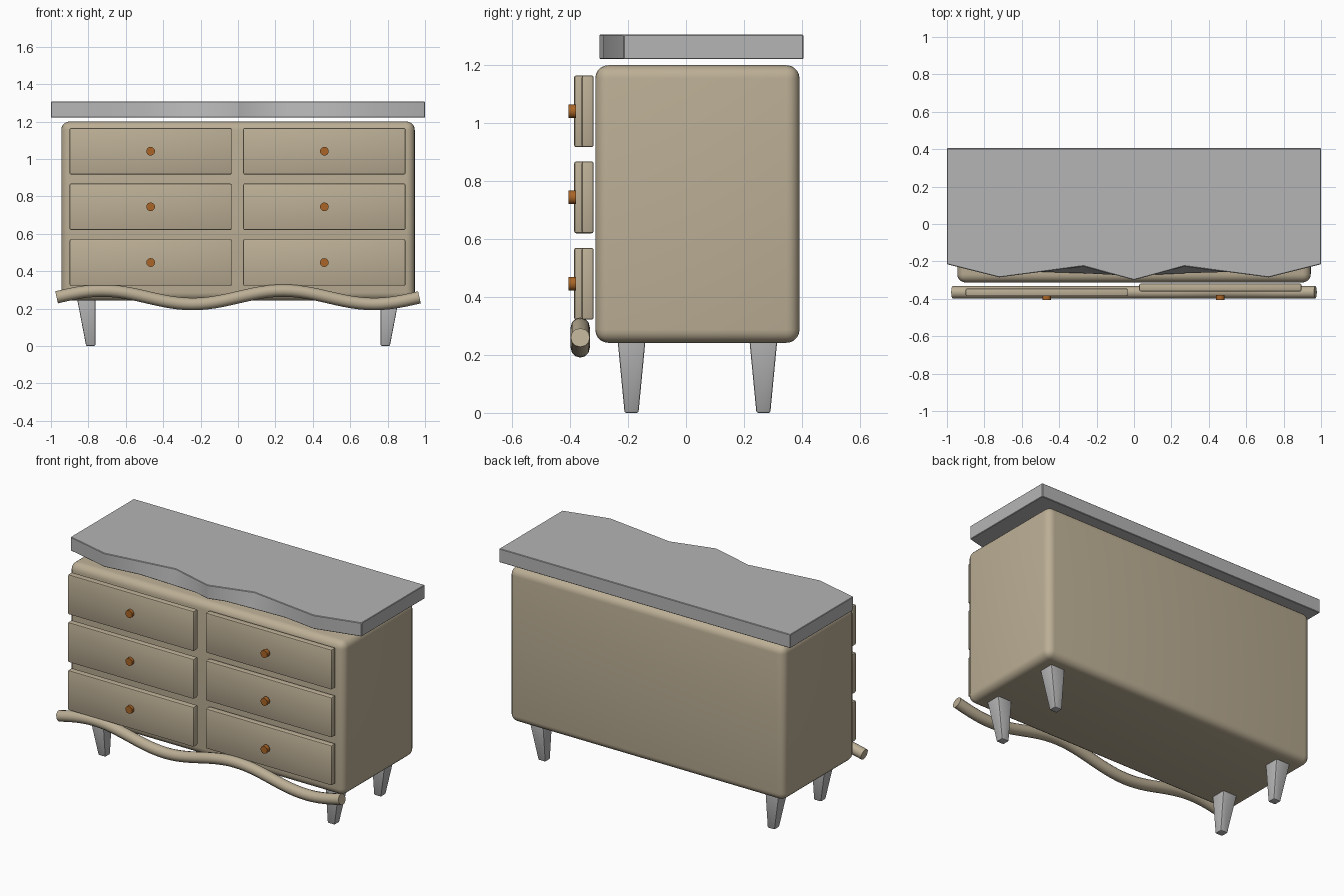
import bpy
import bmesh
import math

cube = bpy.data.objects.get("Cube")
if cube:
    bpy.data.objects.remove(cube, do_unlink=True)


def material(name, rgb):
    mat = bpy.data.materials.new(name)
    mat.use_nodes = True
    mat.diffuse_color = (*rgb, 1)
    mat.node_tree.nodes["Principled BSDF"].inputs["Base Color"].default_value = (*rgb, 1)
    return mat


TAN = material("warm tan paint", (0.50, 0.425, 0.30))
GREY = material("light grey", (0.46, 0.46, 0.46))
COPPER = material("copper brown", (0.40, 0.13, 0.02))


def smooth(obj, angle=35):
    bpy.ops.object.select_all(action='DESELECT')
    obj.select_set(True)
    bpy.context.view_layer.objects.active = obj
    bpy.ops.object.shade_smooth_by_angle(angle=math.radians(angle))


def finish(name, bm, mat, bevel=0, segments=1, angle=35):
    """Turn a bmesh into an object with optional rounded edges."""
    bmesh.ops.recalc_face_normals(bm, faces=bm.faces[:])
    if bevel:
        edges = [e for e in bm.edges if e.calc_face_angle(0) > 0.6]
        bmesh.ops.bevel(bm, geom=edges, offset=bevel, segments=segments,
                        profile=0.5, affect='EDGES')
    mesh = bpy.data.meshes.new(name)
    bm.to_mesh(mesh)
    bm.free()
    mesh.materials.append(mat)
    obj = bpy.data.objects.new(name, mesh)
    bpy.context.collection.objects.link(obj)
    smooth(obj, angle)
    return obj


def loft(bottom, top):
    """Close a solid between two matching loops of points."""
    bm = bmesh.new()
    low = [bm.verts.new(p) for p in bottom]
    high = [bm.verts.new(p) for p in top]
    bm.faces.new(low)
    bm.faces.new(high)
    n = len(low)
    for i in range(n):
        j = (i + 1) % n
        bm.faces.new((low[i], low[j], high[j], high[i]))
    return bm


def rect(x0, x1, y0, y1, z):
    return [(x0, y0, z), (x1, y0, z), (x1, y1, z), (x0, y1, z)]


def box(x0, x1, y0, y1, z0, z1):
    return loft(rect(x0, x1, y0, y1, z0), rect(x0, x1, y0, y1, z1))


# Cabinet body with rounded edges
finish("cabinet_body", box(-0.945, 0.945, -0.313, 0.392, 0.242, 1.2),
       TAN, 0.045, 5)

# Drawer fronts and round knobs; the two columns sit at different depths
columns = [("right", -0.9, -0.034, -0.386), ("left", 0.028, 0.895, -0.36)]
rows = [("bottom", 0.322), ("middle", 0.62), ("top", 0.917)]
for side, x0, x1, front in columns:
    for level, z in rows:
        finish(f"{level}_{side}_drawer",
               box(x0, x1, front, front + 0.041, z, z + 0.248), TAN, 0.007, 2)
        knob = bmesh.new()
        bmesh.ops.create_cone(knob, cap_ends=True, segments=12, radius1=0.0235,
                              radius2=0.0235, depth=0.026)
        obj = finish(f"{level}_{side}_knob", knob, COPPER)
        obj.rotation_euler.x = math.pi / 2
        obj.location = ((x0 + x1) / 2, -0.392, z + 0.124)

# Worktop: wavy front edge, with a shallower wave along its underside
half = [(0, -0.299), (0.1, -0.272), (0.27, -0.225), (0.5, -0.256),
        (0.72, -0.285), (1, -0.215)]


def worktop_loop(z, dip):
    right = [(x, dip if x == 0.27 else y) for x, y in half]
    left = [(-x, y) for x, y in reversed(right[1:])]
    return [(x, y, z) for x, y in left + right + [(1, 0.405), (-1, 0.405)]]


finish("worktop", loft(worktop_loop(1.221, -0.264), worktop_loop(1.306, -0.225)),
       GREY, 0.003, 1, 30)

# Tapered legs, vertical on the inside and sloping on the outside
for side, s in (("left", 1), ("right", -1)):
    for end, y in (("front", -0.188), ("back", 0.267)):
        finish(f"{end}_{side}_leg",
               loft(rect(s * 0.763, s * 0.812, y - 0.024, y + 0.024, 0),
                    rect(s * 0.763, s * 0.86, y - 0.048, y + 0.048, 0.25)),
               GREY, 0.006, 2)

# Wavy round rail along the lower front
curve = bpy.data.curves.new("front_rail", 'CURVE')
curve.dimensions = '3D'
curve.bevel_depth = 0.033
curve.bevel_resolution = 4
curve.use_fill_caps = True
steps = 48
spline = curve.splines.new('POLY')
spline.points.add(steps)
for i, point in enumerate(spline.points):
    t = i / steps
    point.co = (-0.97 + 1.94 * t, -0.365,
                0.26 + 0.036 * math.sin(4 * math.pi * t), 1)
curve.materials.append(TAN)
rail = bpy.data.objects.new("front_rail", curve)
bpy.context.collection.objects.link(rail)
bpy.ops.object.select_all(action='DESELECT')
rail.select_set(True)
bpy.context.view_layer.objects.active = rail
bpy.ops.object.convert(target='MESH')
smooth(bpy.context.view_layer.objects.active)
